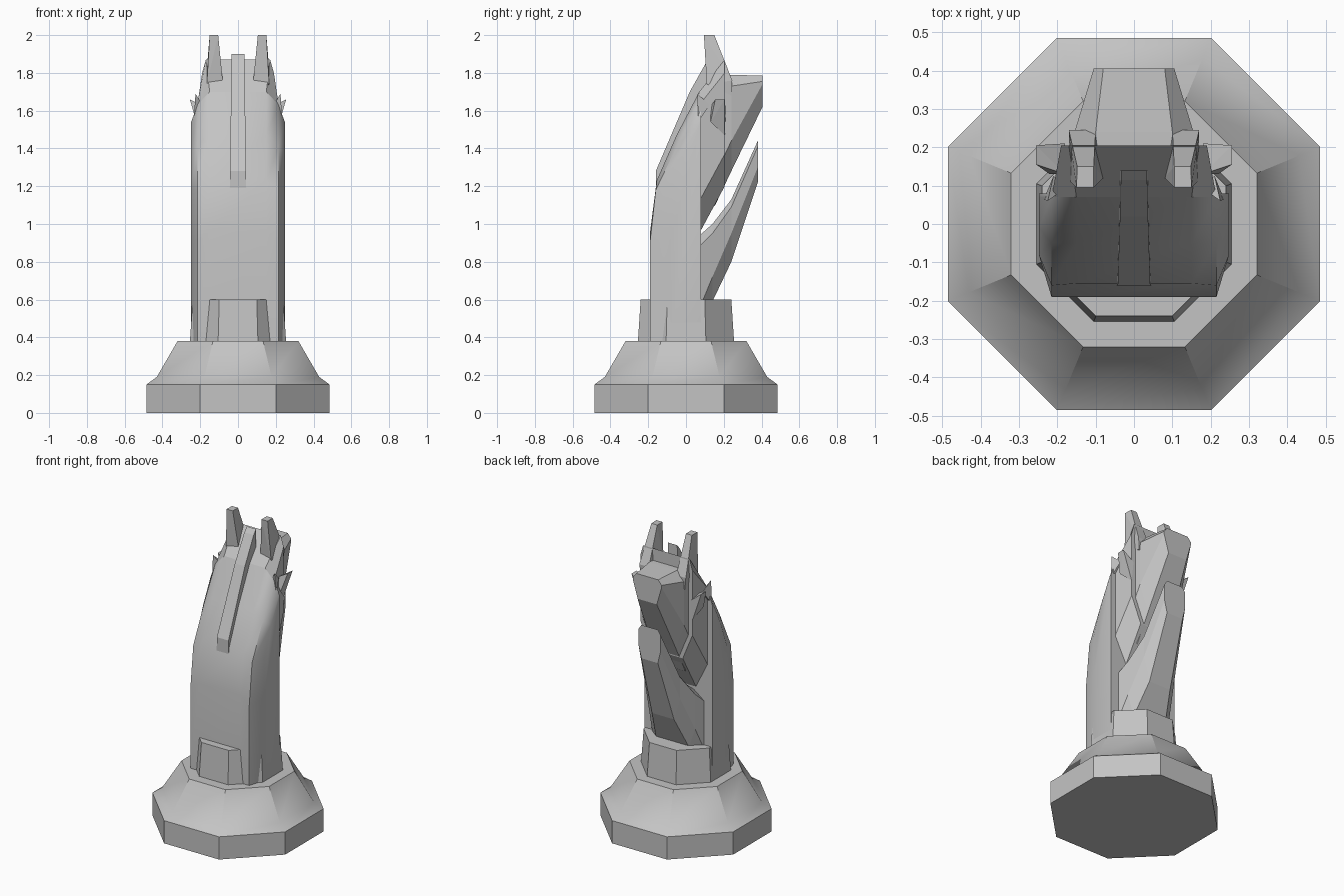
import bpy, bmesh
from math import radians

cube = bpy.data.objects.get("Cube")
if cube:
    bpy.data.objects.remove(cube, do_unlink=True)

stone = bpy.data.materials.new("stone_grey")
stone.use_nodes = True
GREY = (0.55, 0.55, 0.55, 1)
stone.diffuse_color = GREY
bsdf = next(n for n in stone.node_tree.nodes if n.type == 'BSDF_PRINCIPLED')
bsdf.inputs["Base Color"].default_value = GREY


def finish(name, bm, smooth=False):
    bmesh.ops.recalc_face_normals(bm, faces=bm.faces[:])
    mesh = bpy.data.meshes.new(name)
    bm.to_mesh(mesh)
    bm.free()
    mesh.materials.append(stone)
    obj = bpy.data.objects.new(name, mesh)
    bpy.context.collection.objects.link(obj)
    if smooth:
        bpy.ops.object.select_all(action='DESELECT')
        obj.select_set(True)
        bpy.context.view_layer.objects.active = obj
        bpy.ops.object.shade_smooth_by_angle(angle=radians(32))
    return obj


def loft(name, rings, smooth=False):
    """Skin a row of equal closed rings and cap both ends."""
    bm = bmesh.new()
    loops = [[bm.verts.new(p) for p in ring] for ring in rings]
    for a, b in zip(loops, loops[1:]):
        for i in range(len(a)):
            j = (i + 1) % len(a)
            bm.faces.new((a[i], a[j], b[j], b[i]))
    bm.faces.new(loops[0])
    bm.faces.new(loops[-1])
    return finish(name, bm, smooth)


def hull(name, points, side):
    bm = bmesh.new()
    for x, y, z in points:
        bm.verts.new((x * side, y, z))
    bmesh.ops.convex_hull(bm, input=bm.verts[:])
    return finish(name, bm)


def octagon(apothem, z):
    a, c = apothem, apothem * 0.414
    half = [(c, -a, z), (a, -c, z), (a, c, z), (c, a, z)]
    return half + [(-x, -y, z) for x, y, z in half]


def section(y, w, w_top, w_low, z_top, z_up, z_down, z_low):
    """Upright eight-sided slice with chamfered top and bottom."""
    half = [(w_top, y, z_top), (w, y, z_up), (w, y, z_down), (w_low, y, z_low)]
    return half + [(-x, y, z) for x, y, z in reversed(half)]


# Stepped octagonal foot and collar
loft("base", [octagon(0.485, 0), octagon(0.485, 0.15),
              octagon(0.43, 0.19), octagon(0.32, 0.38)], True)
loft("collar", [octagon(0.255, 0.37), octagon(0.24, 0.60)])

# Curved neck shell: side profiles skinned across the width
inner = [(.08, .38), (-.19, .38), (-.19, .96), (-.155, 1.23),
         (-.05, 1.47), (.07, 1.70), (.08, 1.70)]
edge = [(.08, .38), (-.19, .38), (-.19, .91), (-.16, 1.18),
        (-.05, 1.41), (.07, 1.63), (.08, 1.63)]
outer = [(.08, .38), (-.08, .38), (-.08, .92), (-.08, 1.19),
         (-.01, 1.38), (.07, 1.54), (.08, 1.54)]
stations = [(.15, inner), (.215, edge), (.248, outer)]
stations = [(-x, p) for x, p in reversed(stations)] + stations
loft("neck", [[(x, y, z) for y, z in p] for x, p in stations], True)

# Head: crown and cheeks, then the stepped-in muzzle
loft("crown", [section(.07, .215, .15, .13, 1.70, 1.63, 1.12, .95),
               section(.205, .19, .17, .12, 1.87, 1.80, 1.37, 1.20)])
loft("muzzle", [section(.15, .17, .11, .10, 1.79, 1.72, 1.25, 1.09),
                section(.24, .155, .10, .09, 1.79, 1.73, 1.44, 1.28),
                section(.405, .105, .08, .07, 1.785, 1.755, 1.74, 1.62)])

# Lower jaw flowing into the chest
loft("jaw", [section(.05, .20, .12, .14, .92, .86, .50, .40),
             section(.14, .165, .10, .12, 1.00, .95, .72, .59),
             section(.24, .125, .08, .08, 1.13, 1.09, .95, .80),
             section(.38, .08, .06, .06, 1.44, 1.41, 1.30, 1.22)])

# Mane crest along the back of the neck
crest = [(-.16, 1.10), (-.16, 1.28), (.02, 1.70), (.115, 1.87), (.14, 1.90),
         (.14, 1.78), (.03, 1.58), (-.06, 1.36), (-.12, 1.10)]
loft("mane", [[(s * (.045 - .014 * (z - 1.1)), y, z) for y, z in crest]
              for s in (-1, 1)])

# Ears and cheek spikes, mirrored
ear = [(.105, .095, 2.0), (.15, .095, 2.0), (.105, .15, 2.0), (.148, .15, 2.0),
       (.08, .12, 1.75), (.165, .11, 1.74), (.10, .245, 1.76),
       (.17, .245, 1.76), (.10, .24, 1.68), (.16, .24, 1.68)]
spike = [(.255, .155, 1.66), (.255, .205, 1.66), (.22, .13, 1.54),
         (.18, .13, 1.62), (.18, .21, 1.60), (.19, .205, 1.47)]
barb = [(.225, .06, 1.69), (.21, .125, 1.63), (.235, .065, 1.54), (.17, .10, 1.60)]
for label, side in (("left", 1), ("right", -1)):
    hull(label + "_ear", ear, side)
    hull(label + "_cheek_spike", spike, side)
    hull(label + "_jaw_barb", barb, side)
